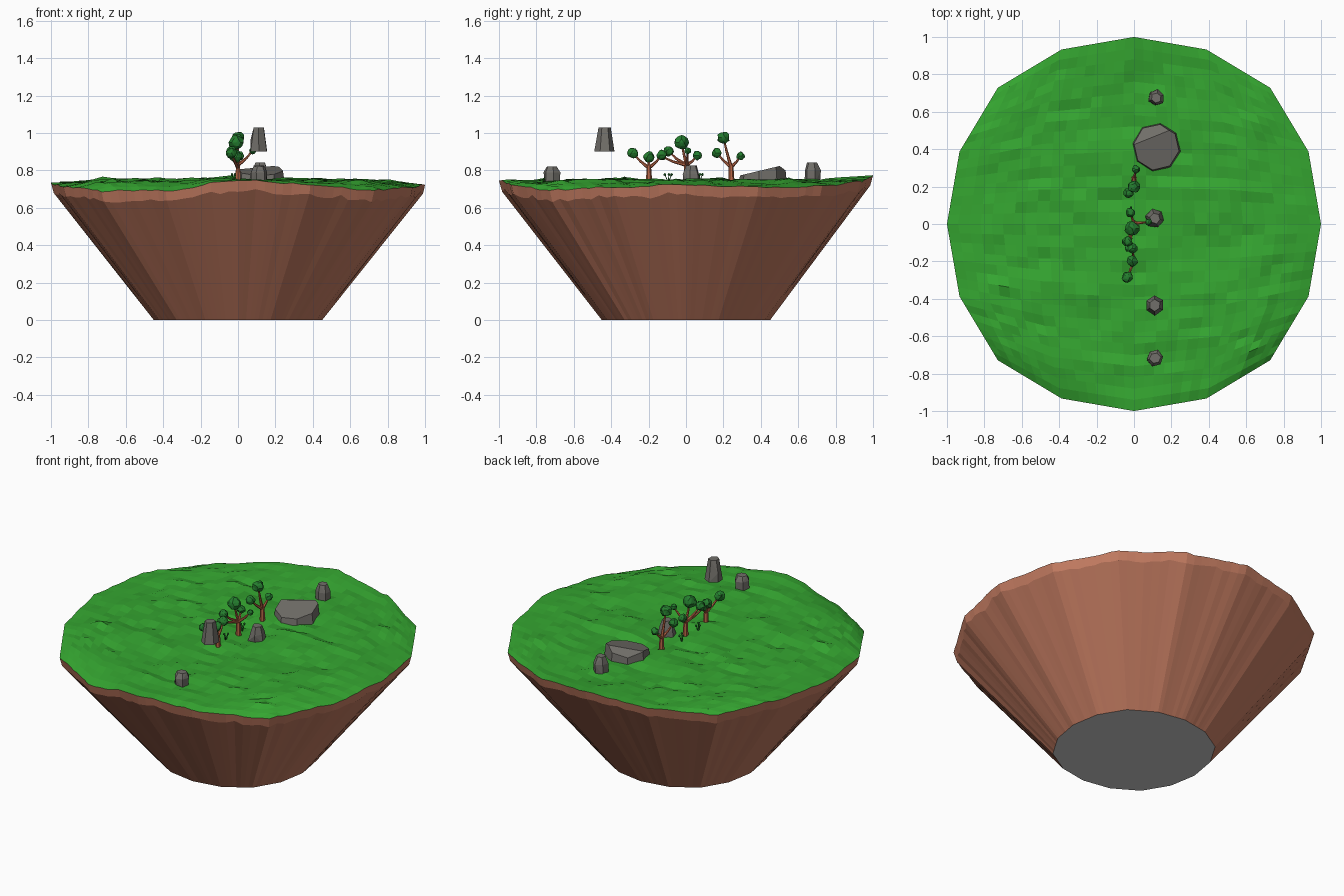
import bpy, bmesh, math, random
from mathutils import Vector, Matrix, noise

if "Cube" in bpy.data.objects:
    bpy.data.objects.remove(bpy.data.objects["Cube"])

random.seed(4)


def material(name, rgb):
    m = bpy.data.materials.new(name)
    m.diffuse_color = (*rgb, 1)
    m.use_nodes = True
    m.node_tree.nodes["Principled BSDF"].inputs["Base Color"].default_value = m.diffuse_color
    return m


GRASS = material("grass green", (0.035, 0.38, 0.03))
DIRT = material("dirt brown", (0.55, 0.20, 0.12))
UNDER = material("underside grey", (0.6, 0.6, 0.6))
STONE = material("stone grey", (0.165, 0.157, 0.142))
LEAF = material("leaf green", (0.018, 0.21, 0.028))
BARK = material("bark brown", (0.48, 0.13, 0.06))


def finish(name, bm, *mats):
    me = bpy.data.meshes.new(name)
    bm.to_mesh(me)
    bm.free()
    for m in mats:
        me.materials.append(m)
    ob = bpy.data.objects.new(name, me)
    bpy.context.collection.objects.link(ob)
    return ob


# --- Island outline: 16-sided, each side cut in eight, wavy rim heights ---
SUB = 8
COUNT = 16 * SUB
RIM = [.725, .71, .715, .74, .77, .745, .72, .74,
       .73, .715, .69, .692, .75, .725, .695, .71]       # from +x, anticlockwise
BULGE = [1, 1.010, 1.030, 1.010]
JIT = [random.uniform(-.005, .005) for _ in range(COUNT)]


def outline(k, r=1.0):
    i, f = divmod(k % COUNT, SUB)
    f /= SUB
    a, b = i * math.pi / 8, (i + 1) * math.pi / 8
    ra, rb = r * BULGE[i % 4] * (1 - f), r * BULGE[(i + 1) % 4] * f
    x = ra * math.cos(a) + rb * math.cos(b)
    y = ra * math.sin(a) + rb * math.sin(b)
    f = f * f * (3 - 2 * f)
    z = (1 - f) * RIM[i] + f * RIM[(i + 1) % 16] + JIT[k % COUNT]
    return Vector((x, y, z))


# --- Grass: square grid stretched to fill the outline, with bumps inside ---
N = 4 * SUB
bottom = [outline(10 * SUB + i) for i in range(N + 1)]
right = [outline(14 * SUB + i) for i in range(N + 1)]
top = [outline(6 * SUB - i) for i in range(N + 1)]
left = [outline(10 * SUB - i) for i in range(N + 1)]

bm = bmesh.new()
grid = []
for j in range(N + 1):
    v = j / N
    row = []
    for i in range(N + 1):
        u = i / N
        p = (bottom[i] * (1 - v) + top[i] * v + left[j] * (1 - u) + right[j] * u
             - bottom[0] * (1 - u) * (1 - v) - bottom[N] * u * (1 - v)
             - top[0] * (1 - u) * v - top[N] * u * v)
        edge = min(i, j, N - i, N - j)
        if edge:
            w = min(1, edge / 4)
            bump = (.745 + .015 * noise.noise((p.x * 4, p.y * 4, 2))
                    + .017 * noise.noise((p.x * 6, p.y * 14, 7)) + random.uniform(-.006, .006))
            p.z = p.z * (1 - w) + bump * w
        row.append(bm.verts.new(p))
    grid.append(row)
for j in range(N):
    for i in range(N):
        bm.faces.new((grid[j][i], grid[j][i + 1], grid[j + 1][i + 1], grid[j + 1][i]))
finish("grass", bm, GRASS)

# --- Dirt body: upright rim band, sloping cliff, grey underside ---
bm = bmesh.new()
rings = [[], [], []]
for k in range(COUNT):
    p = outline(k)
    rings[0].append(bm.verts.new(p))
    d = random.uniform(-.006, .006) if k % 2 else random.uniform(-.012, .012)
    q = outline(k, .985 + d * .5)
    q.z = p.z - .055 + d
    rings[1].append(bm.verts.new(q))
    b = outline(k, .45)
    rings[2].append(bm.verts.new((b.x, b.y, 0)))
for a, b in zip(rings, rings[1:]):
    for k in range(COUNT):
        n = (k + 1) % COUNT
        bm.faces.new((a[k], b[k], b[n], a[n]))
base = bm.faces.new(rings[2][::-1])
base.material_index = 1
finish("dirt_body", bm, DIRT, UNDER)


# --- Rocks: hull around jittered rings ---
def rock(name, x, y, levels, sides=7, jitter=.1, tilt=0.0, cut=None):
    """levels: (z, radius) rings; tilt raises the top towards +y; cut: (point, normal)."""
    bm = bmesh.new()
    turn = random.uniform(0, 1)
    for n, (z, r) in enumerate(levels):
        for s in range(sides):
            a = math.tau * (s + turn) / sides
            rr = r * random.uniform(1 - jitter, 1 + jitter)
            dy = rr * math.sin(a)
            bm.verts.new((x + rr * math.cos(a), y + dy, z + (tilt * dy if n else 0)))

    def hull():
        out = bmesh.ops.convex_hull(bm, input=bm.verts[:])
        bmesh.ops.delete(bm, geom=[v for v in out["geom_interior"]
                                   if isinstance(v, bmesh.types.BMVert)], context='VERTS')

    hull()
    if cut:
        bmesh.ops.bisect_plane(bm, geom=bm.verts[:] + bm.edges[:] + bm.faces[:],
                               plane_co=cut[0], plane_no=cut[1], clear_outer=True)
        bmesh.ops.delete(bm, geom=bm.faces[:], context='FACES_ONLY')
        hull()
    bmesh.ops.dissolve_limit(bm, angle_limit=.12, verts=bm.verts[:], edges=bm.edges[:])
    bmesh.ops.recalc_face_normals(bm, faces=bm.faces[:])
    finish(name, bm, STONE)


rock("large_flat_rock", .12, .41, [(.725, .132), (.802, .122)], 8, .01, .24,
     ((.10, .465, .815), (-.22, .33, .9)))
rock("tall_rock", .11, -.435, [(.90, .052), (.96, .046), (1.03, .031)], 6, .1)
rock("front_rock", .113, -.717, [(.73, .043), (.79, .047), (.82, .03)], 6, .12)
rock("middle_rock", .113, .03, [(.73, .05), (.78, .045), (.825, .028)], 6, .12)
rock("back_rock", .12, .675, [(.735, .045), (.80, .042), (.843, .028)], 6, .12)


# --- Trees: tapered limbs with leaf balls at the tips ---
def limb(bm, a, b, ra, rb):
    a, b = Vector(a), Vector(b)
    d = b - a
    m = Matrix.Translation((a + b) / 2) @ d.to_track_quat('Z', 'Y').to_matrix().to_4x4()
    bmesh.ops.create_cone(bm, cap_ends=True, segments=6, radius1=ra, radius2=rb,
                          depth=d.length, matrix=m)


def leaf_ball(bm, tip, r, subdivisions):
    tip = Vector(tip)
    ball = bmesh.ops.create_icosphere(bm, subdivisions=subdivisions, radius=r,
                                      matrix=Matrix.Translation(tip))
    for v in ball["verts"]:
        v.co = tip + (v.co - tip) * random.uniform(.85, 1.12)


def tree(name, y, fork_z, tips):
    """tips: (x, y, z, leaf radius)"""
    wood, leaves = bmesh.new(), bmesh.new()
    foot, fork = Vector((0, y, .73)), Vector((0, y - .002, fork_z))
    limb(wood, foot, fork, .017, .012)
    for tx, ty, tz, r in tips:
        tip = Vector((tx, ty, tz))
        elbow = fork.lerp(tip, .55)
        elbow.z -= .012
        limb(wood, fork - Vector((0, 0, .012)), elbow, .010, .007)
        limb(wood, elbow, tip, .007, .004)
        leaf_ball(leaves, tip, r, 2)
    finish(name + "_wood", wood, BARK)
    finish(name + "_leaves", leaves, LEAF)


tree("front_tree", -.197, .825, [(-.035, -.283, .893, .030), (-.01, -.198, .872, .030),
                                 (-.01, -.130, .882, .028)])
tree("middle_tree", .005, .84, [(-.035, -.094, .902, .027), (-.01, -.024, .950, .038),
                                (-.02, .060, .880, .025), (.078, .010, .905, .018),
                                (-.03, -.130, .875, .020)])
tree("back_tree", .243, .83, [(0, .200, .975, .034), (-.028, .166, .893, .027),
                              (.01, .292, .878, .023)])

# --- Small sprouts beside the middle tree ---
sprouts = bmesh.new()
for x, y in ((-.02, -.095), (-.02, .07)):
    for dx, dy in ((.012, -.018), (-.012, .004), (.004, .018)):
        tip = (x + dx, y + dy, .778)
        limb(sprouts, (x, y, .735), tip, .003, .002)
        leaf_ball(sprouts, tip, .008, 1)
finish("sprouts", sprouts, LEAF)
